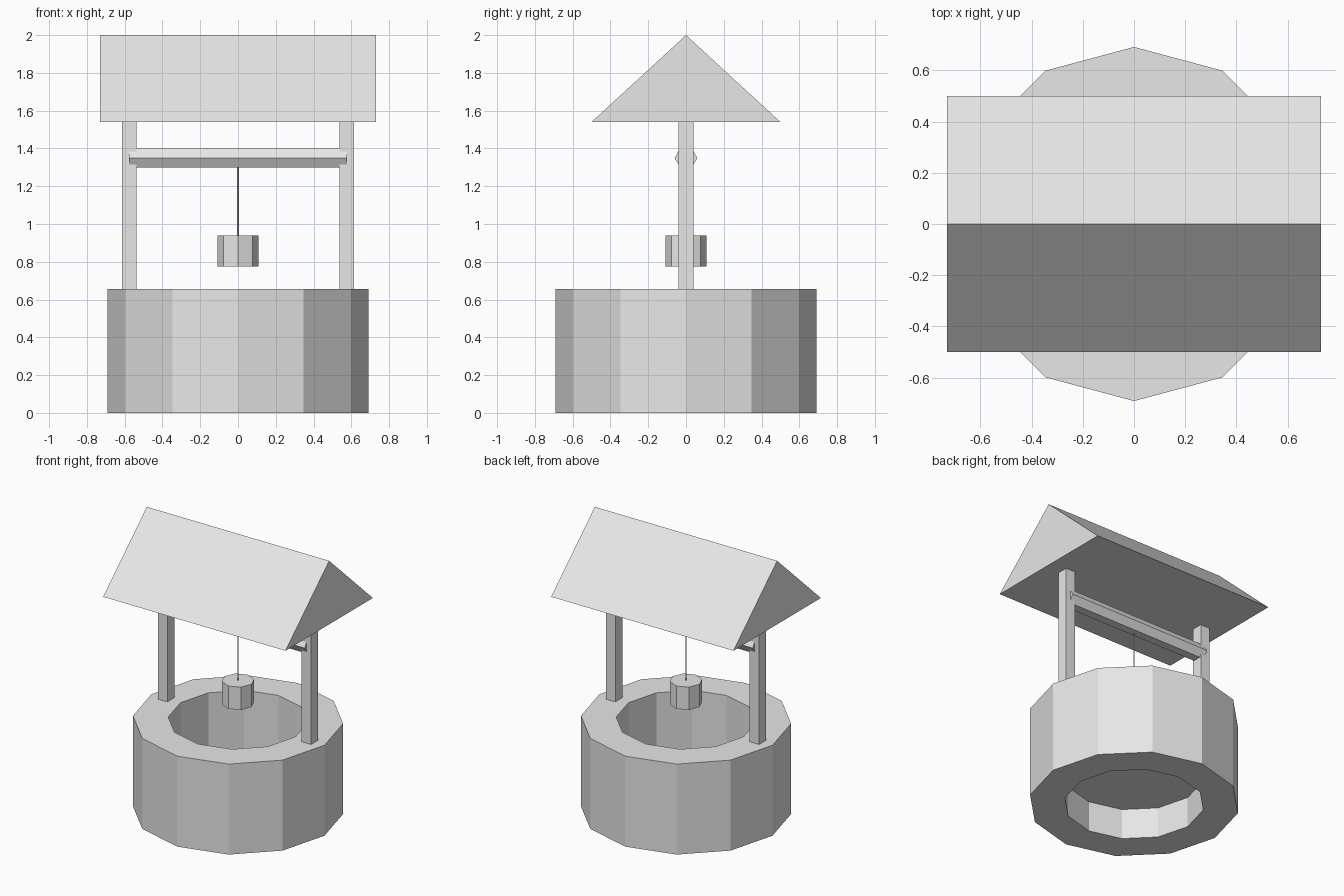
import bpy, bmesh, math
from mathutils import Matrix

if "Cube" in bpy.data.objects:
    bpy.data.objects.remove(bpy.data.objects["Cube"])

grey = bpy.data.materials.new("light_grey")
grey.diffuse_color = (0.8, 0.8, 0.8, 1)
grey.use_nodes = True
grey.node_tree.nodes["Principled BSDF"].inputs["Base Color"].default_value = grey.diffuse_color


def finish(name, bm):
    bmesh.ops.recalc_face_normals(bm, faces=bm.faces)
    mesh = bpy.data.meshes.new(name)
    bm.to_mesh(mesh)
    bm.free()
    mesh.materials.append(grey)
    obj = bpy.data.objects.new(name, mesh)
    bpy.context.collection.objects.link(obj)
    return obj


def ring_points(r, n):
    # first corner lies on +x
    return [(r * math.cos(math.tau * i / n), r * math.sin(math.tau * i / n)) for i in range(n)]


def prism(name, profile, start, end, along_x=False):
    """Extrude a closed profile along z, or along x with the profile in (y, z)."""
    bm = bmesh.new()
    place = (lambda p, t: (t, p[0], p[1])) if along_x else (lambda p, t: (p[0], p[1], t))
    face = bm.faces.new([bm.verts.new(place(p, start)) for p in profile])
    ext = bmesh.ops.extrude_face_region(bm, geom=[face], use_keep_orig=True)
    moved = [g for g in ext["geom"] if isinstance(g, bmesh.types.BMVert)]
    step = (end - start, 0, 0) if along_x else (0, 0, end - start)
    bmesh.ops.translate(bm, verts=moved, vec=step)
    return finish(name, bm)


def rect(x, y, hx, hy):
    return [(x - hx, y - hy), (x + hx, y - hy), (x + hx, y + hy), (x - hx, y + hy)]


# Well wall: square section swept round a twelve-sided ring
SIDES, OUTER, INNER, RIM = 12, 0.692, 0.46, 0.655
bm = bmesh.new()
section = [(INNER, 0), (OUTER, 0), (OUTER, RIM), (INNER, RIM)]
loops = [[bm.verts.new((x, y, z)) for x, y in ring_points(r, SIDES)] for r, z in section]
for k in range(4):
    a, b = loops[k], loops[(k + 1) % 4]
    for i in range(SIDES):
        j = (i + 1) % SIDES
        bm.faces.new((a[i], a[j], b[j], b[i]))
finish("well_wall", bm)

# Water sheet closing the shaft
bm = bmesh.new()
bmesh.ops.create_circle(bm, cap_ends=True, segments=SIDES, radius=INNER,
                        matrix=Matrix.Translation((0, 0, 0.22)))
finish("water", bm)

# Posts standing on the rim
for side, label in ((-1, "left"), (1, "right")):
    prism(label + "_post", rect(side * 0.576, 0, 0.038, 0.04), RIM, 1.54)

# Gabled roof
prism("roof", [(-0.5, 1.54), (0.5, 1.54), (0, 2.0)], -0.73, 0.73, along_x=True)

# Hexagonal axle between the posts
prism("axle", [(y, z + 1.35) for y, z in ring_points(0.06, 6)], -0.576, 0.576, along_x=True)

# Rope and bucket
prism("rope", ring_points(0.004, 8), 0.94, 1.32)
prism("bucket", ring_points(0.108, 8), 0.775, 0.94)
